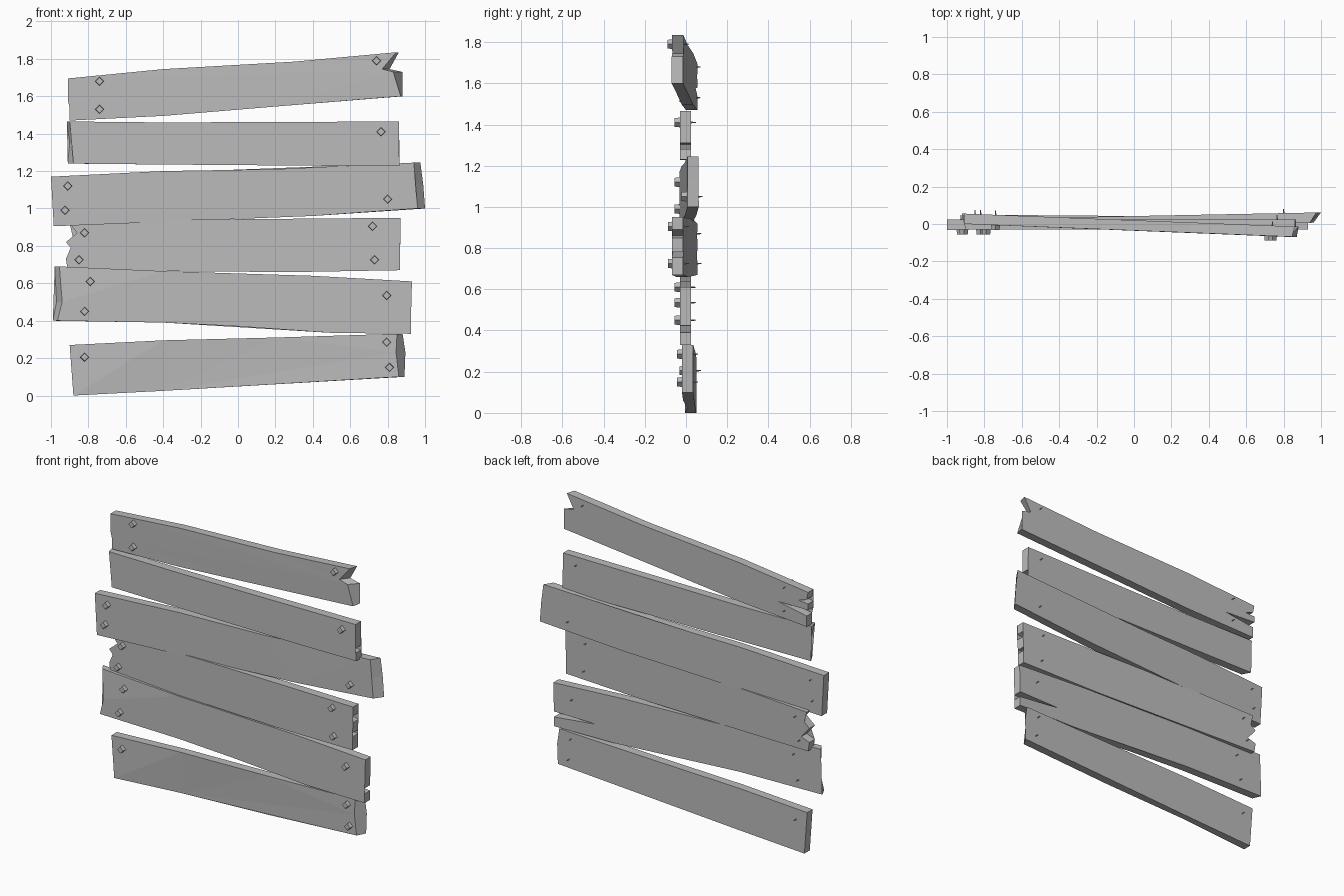
import bpy
import bmesh
from math import radians
from mathutils import Matrix, Vector

cube = bpy.data.objects.get("Cube")
if cube:
    bpy.data.objects.remove(cube, do_unlink=True)

# One plain grey for boards and nails
grey = bpy.data.materials.new("weathered_grey")
grey.use_nodes = True
colour = (0.5, 0.5, 0.5, 1.0)
grey.diffuse_color = colour
grey.node_tree.nodes["Principled BSDF"].inputs["Base Color"].default_value = colour

THICKNESS = 0.055


def finish(bm, name):
    bmesh.ops.recalc_face_normals(bm, faces=bm.faces[:])
    mesh = bpy.data.meshes.new(name)
    bm.to_mesh(mesh)
    bm.free()
    mesh.materials.append(grey)
    obj = bpy.data.objects.new(name, mesh)
    bpy.context.scene.collection.objects.link(obj)
    return obj


def front_y(x, lean):
    """Front surface depth; lean holds the depths of the two ends."""
    left, right = lean
    return left + (right - left) * (x + 0.9) / 1.8


def board(name, lean, top, right_end, bottom, left_end):
    """Extrude a clockwise outline. Each point is x, z, then optionally the
    sideways shift and the sink of its front corner, for chipped ends."""
    bm = bmesh.new()
    front, back = [], []
    for point in top + right_end + bottom + left_end:
        x, z, shift, sink = (tuple(point) + (0, 0))[:4]
        y = front_y(x, lean)
        front.append(bm.verts.new((x + shift, y + sink, z)))
        back.append(bm.verts.new((x, y + THICKNESS, z)))
    caps = [bm.faces.new(front), bm.faces.new(back[::-1])]
    count = len(front)
    for i in range(count):
        j = (i + 1) % count
        bm.faces.new((front[i], back[i], back[j], front[j]))
    bmesh.ops.triangulate(bm, faces=caps)
    finish(bm, name)


def nails(name, lean, places):
    """Square diamond heads in front, thin points showing behind."""
    for number, (x, z) in enumerate(places):
        y = front_y(x, lean)
        bm = bmesh.new()
        quarter = Matrix.Rotation(radians(90), 4, "X")
        head = Matrix.Translation(Vector((x, y - 0.012, z))) @ quarter
        bmesh.ops.create_cone(bm, cap_ends=True, segments=4, radius1=0.024,
                              radius2=0.021, depth=0.026, matrix=head)
        shaft = Matrix.Translation(Vector((x, y + THICKNESS / 2, z))) @ quarter
        bmesh.ops.create_cone(bm, cap_ends=True, segments=4, radius1=0.002,
                              radius2=0.012, depth=THICKNESS + 0.045, matrix=shaft)
        finish(bm, f"{name}_{number + 1}")


# Bottom board, chipped on its left end
lean = (-0.005, -0.02)
board("bottom_board", lean,
      top=[(-.9, .27), (-.4, .295), (.2, .31), (.88, .33, -.03)],
      right_end=[(.895, .23, -.05), (.89, .1, -.03)],
      bottom=[(.2, .06), (-.4, .025, 0, .015)],
      left_end=[(-.88, 0)])
nails("bottom_nail", lean, [(-.82, .205), (.795, .285), (.81, .15)])

# Second board, split near its lower corner
lean = (-0.03, -0.03)
board("second_board", lean,
      top=[(-.98, .69, .025, .01), (-.4, .665), (.4, .64), (.93, .61)],
      right_end=[(.925, .425), (.62, .422), (.925, .39), (.925, .33)],
      bottom=[(.5, .335), (0, .37), (-.4, .39)],
      left_end=[(-.99, .4, .025), (-.97, .5, .03)])
nails("second_nail", lean, [(-.79, .61), (-.82, .45), (.795, .535)])

# Third board, ragged on both ends
lean = (0, -0.07)
board("third_board", lean,
      top=[(-.9, .92), (-.3, .94), (.87, .95)],
      right_end=[(.867, .89), (.79, .862), (.87, .85),
                 (.865, .78), (.73, .782), (.865, .755), (.865, .67)],
      bottom=[(.3, .66), (-.4, .665)],
      left_end=[(-.91, .67), (-.92, .73), (-.86, .75), (-.92, .82), (-.86, .87)])
nails("third_nail", lean, [(-.82, .87), (-.85, .725), (.72, .905), (.73, .725)])

# Fourth board, the longest one
lean = (-0.03, 0.005)
board("fourth_board", lean,
      top=[(-1, 1.17), (-.4, 1.2), (.2, 1.21), (.975, 1.245, -.035)],
      right_end=[(.99, 1.13, -.05), (1, 1, -.04)],
      bottom=[(.4, .96), (0, .945), (-.4, .93, 0, .015)],
      left_end=[(-.985, .905)])
nails("fourth_nail", lean, [(-.91, 1.12), (-.925, .99), (.8, 1.05)])

# Fifth board, with a long split
lean = (-0.03, -0.03)
board("fifth_board", lean,
      top=[(-.915, 1.465, .015), (-.4, 1.46), (.86, 1.465)],
      right_end=[(.86, 1.31), (.59, 1.3), (.86, 1.28), (.865, 1.23)],
      bottom=[(.5, 1.228), (-.4, 1.235)],
      left_end=[(-.91, 1.24, .03), (-.9, 1.35, .03)])
nails("fifth_nail", lean, [(.765, 1.41)])

# Top board, splintered on one end and cracked on the other
lean = (0, -0.07)
board("top_board", lean,
      top=[(-.91, 1.695), (-.4, 1.745), (.3, 1.785), (.86, 1.835, -.015)],
      right_end=[(.81, 1.745, -.04), (.88, 1.73, -.05), (.88, 1.6, -.01)],
      bottom=[(.2, 1.545), (-.4, 1.495)],
      left_end=[(-.9, 1.47), (-.9, 1.54), (-.69, 1.575), (-.91, 1.58),
                (-.91, 1.62), (-.74, 1.635), (-.9, 1.645)])
nails("top_nail", lean, [(-.74, 1.68), (-.74, 1.53), (.74, 1.79)])
